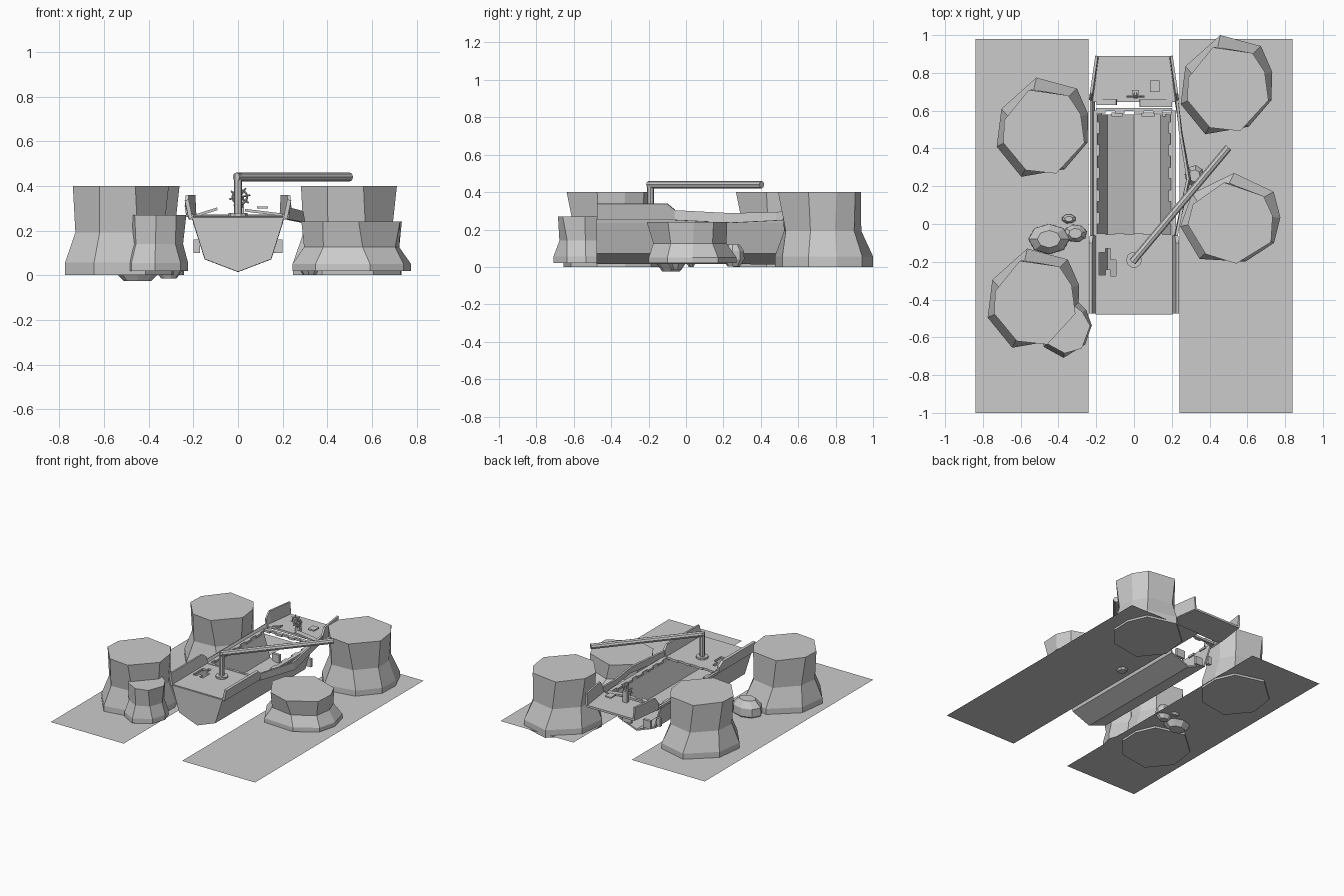
import bpy, bmesh, math
from math import cos, sin, pi, radians
from mathutils import Vector, Matrix

if "Cube" in bpy.data.objects:
    bpy.data.objects.remove(bpy.data.objects["Cube"])


def make(name, verts, faces, thick=0):
    me = bpy.data.meshes.new(name)
    me.from_pydata([tuple(v) for v in verts], [], faces)
    bm = bmesh.new()
    bm.from_mesh(me)
    bmesh.ops.recalc_face_normals(bm, faces=bm.faces)
    bm.to_mesh(me)
    bm.free()
    ob = bpy.data.objects.new(name, me)
    bpy.context.collection.objects.link(ob)
    if thick:
        m = ob.modifiers.new("thickness", 'SOLIDIFY')
        m.thickness = thick
        m.offset = 0
    return ob


def loft(name, rings, caps=True):
    n = len(rings[0])
    verts = [v for r in rings for v in r]
    faces = [(i*n+j, i*n+(j+1) % n, (i+1)*n+(j+1) % n, (i+1)*n+j)
             for i in range(len(rings)-1) for j in range(n)]
    if caps:
        faces += [tuple(range(n))[::-1], tuple(range(len(verts)-n, len(verts)))]
    return make(name, verts, faces)


def box(name, x, y, z, rot_y=0):
    c = Vector(((x[0]+x[1])/2, (y[0]+y[1])/2, (z[0]+z[1])/2))
    R = Matrix.Rotation(radians(rot_y), 3, 'Y')
    rings = [[c + R @ (Vector((a, b, k)) - c) for a, b in
              ((x[0], y[0]), (x[1], y[0]), (x[1], y[1]), (x[0], y[1]))] for k in z]
    return loft(name, rings)


def rod(name, a, b, r, sides=8):
    a, b = Vector(a), Vector(b)
    q = (b-a).to_track_quat('Z', 'Y')
    return loft(name, [[p + q @ Vector((r*cos(2*pi*i/sides), r*sin(2*pi*i/sides), 0))
                        for i in range(sides)] for p in (a, b)])


def sheet(name, path, thick=.018):
    """Upright plank wall; path holds (lower point, upper point) pairs."""
    verts = [p for pair in path for p in pair]
    faces = [(2*i, 2*i+2, 2*i+3, 2*i+1) for i in range(len(path)-1)]
    return make(name, verts, faces, thick)


# Two flat river banks
for s, side in ((-1, "left"), (1, "right")):
    make(side + "_bank", [(s*.24, -1, .015), (s*.84, -1, .015),
                          (s*.84, .98, .015), (s*.24, .98, .015)], [(0, 1, 2, 3)])

# Waisted eight-sided rock pillars
BASE = [(-.03, .265), (.185, .207), (.245, .07), (.24, -.08),
        (.12, -.22), (-.11, -.26), (-.24, -.1), (-.215, .1)]
TOP = [(-.07, .2), (.14, .17), (.205, .07), (.225, -.08),
       (.075, -.243), (-.085, -.225), (-.205, -.08), (-.2, .04)]


def pillar(name, cx, cy, sx, sy, z0, z1, rot):
    a, h = radians(rot), z1 - z0

    def ring(pts, k, t):
        return [(cx + k*(x*sx*cos(a) - y*sy*sin(a)),
                 cy + k*(x*sx*sin(a) + y*sy*cos(a)), z0 + t*h) for x, y in pts]
    mid = [((p[0]+q[0])/2, (p[1]+q[1])/2) for p, q in zip(BASE, TOP)]
    loft(name, [ring(BASE, 1, 0), ring(BASE, 1, .14), ring(mid, .87, .48), ring(TOP, 1, 1)])


pillar("back_right_rock", .487, .735, 1, 1, 0, .4, 0)
pillar("back_left_rock", -.487, .51, 1, 1, 0, .4, 0)
pillar("front_left_rock", -.535, -.395, 1, 1, 0, .4, 0)
pillar("low_right_rock", .51, .025, 1.05, .92, .02, .24, -12)
pillar("low_left_rock", -.37, -.545, .58, .58, .02, .27, 22)

# Small boulders
for i, (x, y, z, rx, ry, rz) in enumerate([
        (-.45, -.08, .05, .115, .085, .09), (-.31, -.05, .04, .065, .05, .065),
        (-.345, .027, .03, .04, .026, .035), (.32, .255, .06, .055, .06, .07)]):
    rings = [[(x + rx*cos(t)*cos(j*pi/4+i), y + ry*cos(t)*sin(j*pi/4+i), z + rz*sin(t))
              for j in range(8)] for t in (-1.0, -.3, .35, 1.0)]
    loft("boulder", rings)

# Hull: open top, flat bow, broken open stern
SEC = [(-.2, .26), (-.195, .235), (-.145, .075), (0, .02), (.145, .075), (.195, .235), (.2, .26)]
n = len(SEC)
hv = [(x, y, z) for y in (-.475, .58) for x, z in SEC]
hull = make("hull", hv, [(j, j+1, n+j+1, n+j) for j in range(n-1)] + [tuple(range(n))], .012)
for x0, x1 in ((-.2, -.17), (-.12, -.06), (.04, .11), (.15, .2)):
    zb = .1 if abs(x0+x1) > .2 else .06
    box("broken_hull_end", (x0, x1), (.57, .59), (zb, zb+.06))

# Bow deck planks with a hole on the left
for x0, x1, spans in [(-.205, -.185, [(-.475, -.06)]), (-.185, -.15, [(-.475, -.27), (-.15, -.06)]),
                      (-.15, -.125, [(-.475, -.24), (-.13, -.06)]),
                      (-.125, -.095, [(-.475, -.275), (-.19, -.06)]),
                      (-.095, .205, [(-.475, -.06)])]:
    for y in spans:
        box("bow_deck_plank", (x0, x1), y, (.25, .265))

# Side ledges with ragged plank ends around the open hold
for s in (-1, 1):
    for i in range(11):
        inner = .195 - (.012 if i % 2 else 0)
        box("side_ledge", sorted((s*inner, s*.222)), (-.06+i*.06, -.06+(i+1)*.06), (.25, .265))
for i in range(8):
    x = -.2 + i*.05
    d = .012 if i % 2 else 0
    box("hold_front_edge", (x, x+.05), (-.07, -.055-d/2+.006), (.252, .268))
    box("hold_back_edge", (x, x+.05), (.585+d, .615), (.252, .268))

# Stern deck, loose planks and hatch
loft("stern_deck", [[(-.225, .645, z), (.225, .645, z), (.195, .89, z), (-.195, .89, z)]
                    for z in (.257, .272)])
box("loose_plank_left", (-.2, -.09), (.63, .66), (.275, .287), -18)
box("loose_plank_right", (.03, .2), (.62, .66), (.275, .287), 7)
box("hatch", (.085, .135), (.7, .76), (.298, .308))

# Bulwarks at bow and stern
for s, side in ((-1, "left"), (1, "right")):
    sheet(side + "_bow_bulwark", [((s*.212, -.475, .255), (s*.23, -.475, .338)),
                                  ((s*.212, -.1, .255), (s*.23, -.1, .338)),
                                  ((s*.212, -.06, .255), (s*.225, -.06, .305))])
    sheet(side + "_stern_bulwark", [((s*.225, .655, .262), (s*.232, .655, .31)),
                                    ((s*.22, .69, .262), (s*.227, .69, .36)),
                                    ((s*.193, .89, .262), (s*.198, .89, .36))], .014)
# Side rails: the right one is bent outward
sheet("left_rail", [((-.212, -.06, .25), (-.228, -.06, .28)),
                    ((-.212, .655, .25), (-.228, .655, .28))], .012)
sheet("right_rail", [((.22, -.06, .25), (.225, -.06, .303)), ((.295, .24, .235), (.285, .24, .287)),
                     ((.25, .48, .247), (.245, .48, .293)), ((.222, .655, .26), (.228, .655, .31))], .014)

# Crane mast with swung boom
rod("mast_foot", (0, -.19, .262), (0, -.19, .278), .042, 10)
rod("mast", (0, -.19, .265), (0, -.19, .455), .018)
rod("boom", (-.008, -.2, .44), (.5, .405, .44), .02)

# Steering wheel on a stand
W = Vector((.008, .675, .35))
bpy.ops.mesh.primitive_torus_add(major_segments=12, minor_segments=4, major_radius=.033,
                                 minor_radius=.005, location=W, rotation=(pi/2, 0, 0))
bpy.context.object.name = "wheel_rim"
for i in range(8):
    a = i*pi/4 + .2
    rod("wheel_spoke", W, W + Vector((cos(a), 0, sin(a)))*.048, .004, 4)
rod("wheel_hub", W - Vector((0, .01, 0)), W + Vector((0, .02, 0)), .01, 6)
box("wheel_stand", (-.01, .026), (.685, .71), (.265, .355))
